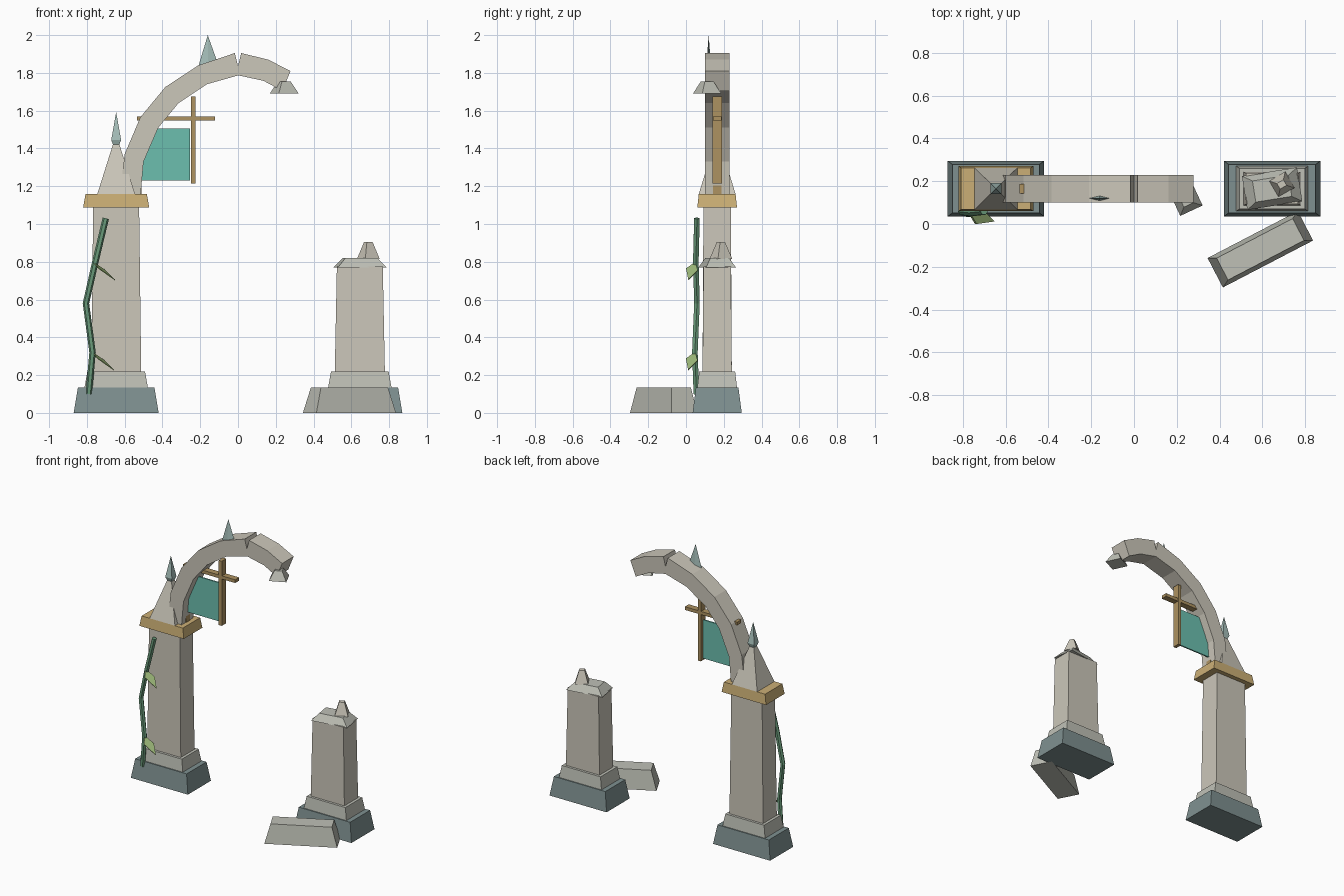
import bpy
from math import radians, cos, sin
from mathutils import Vector

if "Cube" in bpy.data.objects:
    bpy.data.objects.remove(bpy.data.objects["Cube"])


def material(name, rgb):
    m = bpy.data.materials.new(name)
    m.diffuse_color = (*rgb, 1)
    m.use_nodes = True
    m.node_tree.nodes["Principled BSDF"].inputs["Base Color"].default_value = m.diffuse_color
    return m


STONE = material("stone", (0.60, 0.57, 0.49))
WORN = material("worn_stone", (0.52, 0.53, 0.47))
DARK = material("dark_stone", (0.21, 0.28, 0.28))
GOLD = material("gold", (0.60, 0.43, 0.18))
WOOD = material("wood", (0.42, 0.29, 0.12))
CLOTH = material("cloth", (0.15, 0.52, 0.43))
PATINA = material("patina", (0.38, 0.52, 0.49))
VINE = material("vine", (0.14, 0.32, 0.19))
LEAF = material("leaf", (0.35, 0.50, 0.20))
Y = 0.165  # centre plane of the arch


def mesh(name, verts, faces, mat):
    me = bpy.data.meshes.new(name)
    me.from_pydata(verts, [], faces)
    me.materials.append(mat)
    ob = bpy.data.objects.new(name, me)
    bpy.context.collection.objects.link(ob)
    return ob


def loft(name, rings, mat):
    """Skin a stack of equal-sized point rings and cap both ends."""
    n = len(rings[0])
    faces = [list(range(n))[::-1], list(range(n * (len(rings) - 1), n * len(rings)))]
    for r in range(len(rings) - 1):
        for i in range(n):
            j = (i + 1) % n
            faces.append([r * n + i, r * n + j, (r + 1) * n + j, (r + 1) * n + i])
    return mesh(name, [tuple(p) for ring in rings for p in ring], faces, mat)


def tapered(name, x, y, levels, mat, rot=0):
    """Rectangular sections (z, width, depth) stacked about x, y."""
    c, s = cos(radians(rot)), sin(radians(rot))
    rings = []
    for z, w, d in levels:
        ring = []
        for a, b in ((-1, -1), (1, -1), (1, 1), (-1, 1)):
            u, v = a * w / 2, b * d / 2
            ring.append((x + u * c - v * s, y + u * s + v * c, z))
        rings.append(ring)
    return loft(name, rings, mat)


def box(name, x0, x1, y0, y1, z0, z1, mat):
    w, d = x1 - x0, y1 - y0
    return tapered(name, (x0 + x1) / 2, (y0 + y1) / 2, [(z0, w, d), (z1, w, d)], mat)


# pillars: whole on the left, broken on the right
for side, x, top in (("left", -0.645, 1.09), ("right", 0.645, 0.775)):
    tapered(side + "_base", x, Y, [(0, 0.45, 0.26), (0.135, 0.405, 0.225)], DARK)
    tapered(side + "_plinth", x, Y, [(0.135, 0.335, 0.21), (0.22, 0.305, 0.19)], WORN)
    tapered(side + "_shaft", x, Y, [(0.22, 0.265, 0.155), (top, 0.243, 0.145)], STONE)

# left capital, pyramid and finial
tapered("capital", -0.645, Y, [(1.085, 0.335, 0.195), (1.16, 0.35, 0.212)][::1], GOLD).data.materials[0] = GOLD
bpy.data.objects.remove(bpy.data.objects["capital"])
tapered("capital", -0.645, Y, [(1.087, 0.35, 0.21), (1.158, 0.325, 0.195)], GOLD)
tapered("pyramid", -0.645, Y, [(1.158, 0.20, 0.195), (1.42, 0.035, 0.035)], STONE)
tapered("finial", -0.645, Y, [(1.415, 0.03, 0.03), (1.445, 0.052, 0.052),
                              (1.59, 0.001, 0.001)], PATINA)

# broken right top and loose stones
tapered("broken_cap", 0.645, Y, [(0.77, 0.26, 0.16), (0.82, 0.17, 0.10)], WORN, 9)
tapered("top_rubble", 0.69, 0.185, [(0.815, 0.088, 0.088), (0.905, 0.035, 0.03)], STONE, 30)
tapered("hanging_rubble", 0.245, 0.112, [(1.692, 0.115, 0.11), (1.755, 0.05, 0.05)], WORN, 25)
tapered("fallen_block", 0.59, -0.118, [(0, 0.475, 0.155), (0.135, 0.40, 0.115)], WORN, 27.5)


# arch stones: matching (outer, inner) points in the xz plane
def arch(name, pairs):
    rings = [[(o[0], Y - 0.065, o[1]), (i[0], Y - 0.065, i[1]),
              (i[0], Y + 0.065, i[1]), (o[0], Y + 0.065, o[1])] for o, i in pairs]
    return loft(name, rings, STONE)


arch("arch_left", [((-0.625, 1.16), (-0.515, 1.16)), ((-0.60, 1.37), (-0.50, 1.33)),
                   ((-0.517, 1.565), (-0.422, 1.51)), ((-0.385, 1.725), (-0.315, 1.64)),
                   ((-0.21, 1.84), (-0.164, 1.74)), ((-0.017, 1.905), (0.012, 1.79))])
arch("arch_right", [((0.017, 1.905), (-0.012, 1.79)), ((0.16, 1.87), (0.135, 1.758)),
                    ((0.278, 1.81), (0.235, 1.705))])

# thin spike on the arch
tip = (-0.16, 0.12, 2.0)
mesh("arch_spike", [(-0.21, 0.12, 1.835), (-0.16, 0.108, 1.845), (-0.112, 0.12, 1.865),
                    (-0.16, 0.132, 1.845), tip],
     [(0, 1, 4), (1, 2, 4), (2, 3, 4), (3, 0, 4), (3, 2, 1, 0)], PATINA)

# banner frame and cloth
box("banner_post", -0.25, -0.226, 0.14, 0.19, 1.215, 1.675, WOOD)
box("banner_beam", -0.535, -0.122, 0.143, 0.187, 1.547, 1.57, WOOD)
box("lower_peg", -0.535, -0.511, 0.143, 0.187, 1.16, 1.205, WOOD)
box("banner", -0.515, -0.255, 0.16, 0.17, 1.23, 1.505, CLOTH)

# climbing vine
path = [(-0.79, 0.055, 0.10), (-0.77, 0.047, 0.32), (-0.805, 0.058, 0.58),
        (-0.755, 0.052, 0.80), (-0.70, 0.058, 1.03)]
rings = []
for k, p in enumerate(path):
    along = (Vector(path[min(k + 1, 4)]) - Vector(path[max(k - 1, 0)])).normalized()
    u = along.cross(Vector((0, 1, 0))).normalized()
    v = along.cross(u)
    rings.append([Vector(p) + 0.017 * (u * cos(radians(60 * i)) + v * sin(radians(60 * i)))
                  for i in range(6)])
vine = loft("vine", rings, VINE)

# folded leaves
for k, (dx, dz) in enumerate(((0, 0), (-0.008, -0.48))):
    leaf = [(-0.765, 0.05, 0.80), (-0.70, 0.062, 0.755), (-0.65, 0.012, 0.705), (-0.735, 0.0, 0.765)]
    ob = mesh(f"leaf_{k + 1}", [(x + dx, y, z + dz) for x, y, z in leaf], [(0, 1, 2), (0, 2, 3)], LEAF)
    ob.modifiers.new("thickness", "SOLIDIFY").thickness = 0.004

# consistent outward normals
import bmesh
for ob in bpy.data.objects:
    bm = bmesh.new()
    bm.from_mesh(ob.data)
    bmesh.ops.recalc_face_normals(bm, faces=bm.faces)
    bm.to_mesh(ob.data)
    bm.free()
